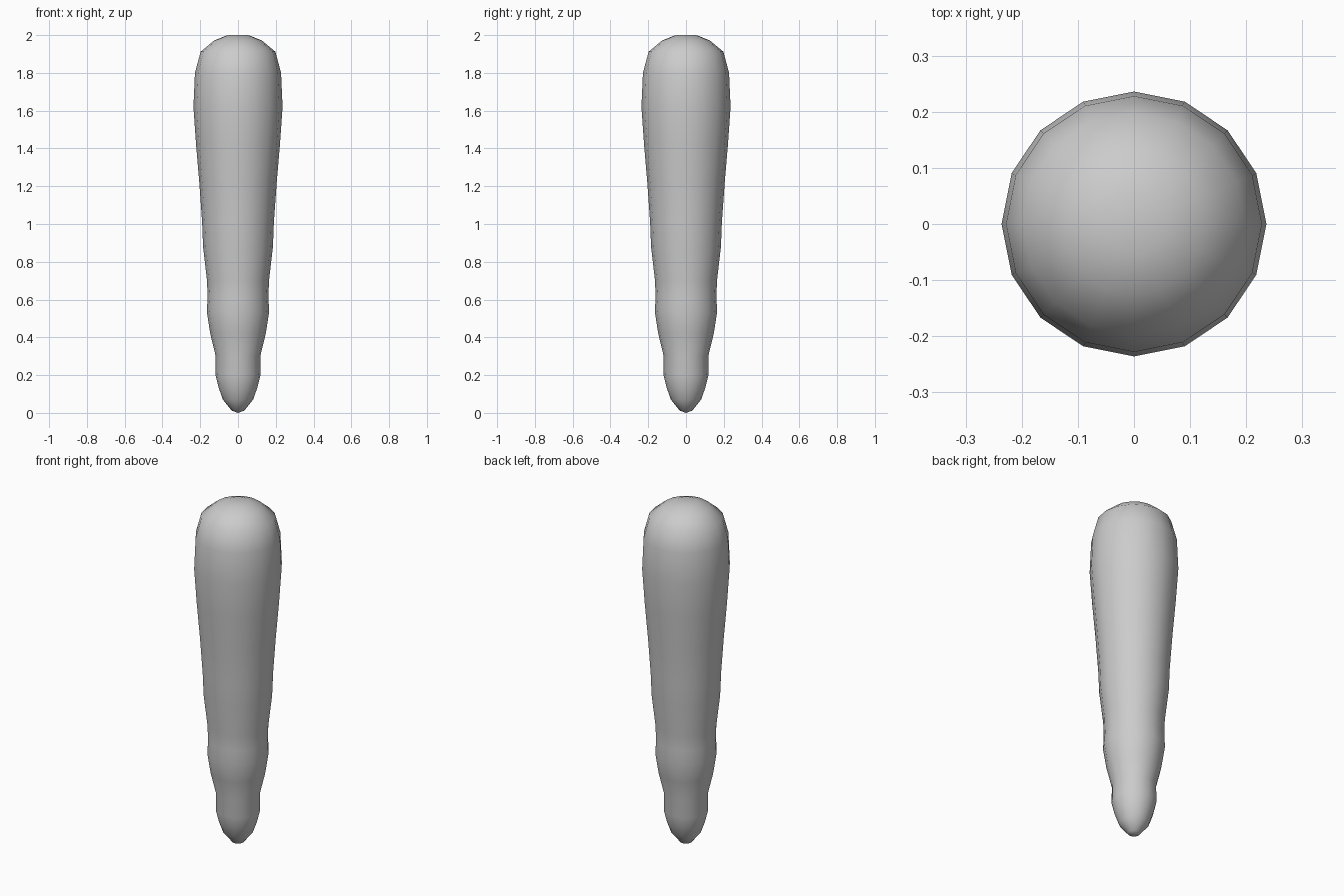
import bpy, bmesh
from math import cos, sin, tau

if "Cube" in bpy.data.objects:
    bpy.data.objects.remove(bpy.data.objects["Cube"])

SIDES = 16
# (radius, height) from the tip to the rounded top
PROFILE = [(0.033, 0.012), (0.08, 0.07), (0.103, 0.135), (0.119, 0.20), (0.118, 0.30),
           (0.147, 0.42), (0.165, 0.535), (0.161, 0.61), (0.164, 0.70),
           (0.185, 0.88), (0.19, 1.01), (0.205, 1.22), (0.222, 1.42),
           (0.236, 1.62), (0.228, 1.80), (0.198, 1.912), (0.126, 1.972), (0.055, 2.0)]

# Tapered lumpy body, lathed around z
bm = bmesh.new()
rings = [[bm.verts.new((r * cos(tau * i / SIDES), r * sin(tau * i / SIDES), z))
          for i in range(SIDES)] for r, z in PROFILE]
for low, high in zip(rings, rings[1:]):
    for i in range(SIDES):
        j = (i + 1) % SIDES
        bm.faces.new((low[i], low[j], high[j], high[i]))

# Close the tip and the top with fans
tip = bm.verts.new((0, 0, 0))
crown = bm.verts.new((0, 0, 1.998))
for i in range(SIDES):
    j = (i + 1) % SIDES
    bm.faces.new((rings[0][j], rings[0][i], tip))
    bm.faces.new((rings[-1][i], rings[-1][j], crown))
for face in bm.faces:
    face.smooth = True

mesh = bpy.data.meshes.new("tapered_body")
bm.to_mesh(mesh)
bm.free()
body = bpy.data.objects.new("tapered_body", mesh)
bpy.context.collection.objects.link(body)
